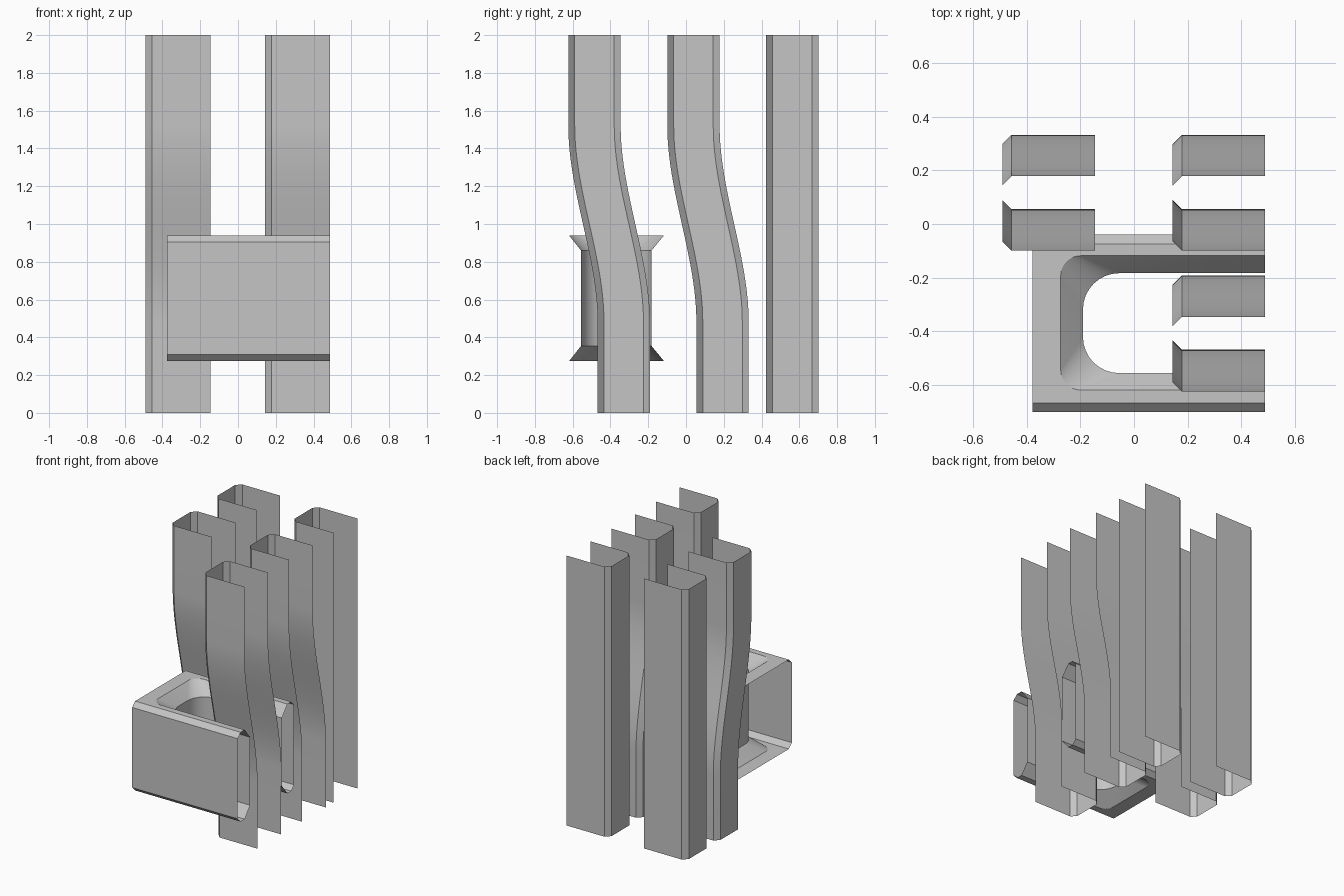
import bpy, bmesh, math

if "Cube" in bpy.data.objects:
    bpy.data.objects.remove(bpy.data.objects["Cube"])

grey = bpy.data.materials.new("light_grey")
grey.diffuse_color = (0.56, 0.56, 0.56, 1)
grey.use_nodes = True
grey.node_tree.nodes["Principled BSDF"].inputs["Base Color"].default_value = grey.diffuse_color


def finish(bm, name):
    bmesh.ops.remove_doubles(bm, verts=bm.verts[:], dist=1e-5)
    mesh = bpy.data.meshes.new(name)
    bm.to_mesh(mesh)
    bm.free()
    mesh.materials.append(grey)
    ob = bpy.data.objects.new(name, mesh)
    bpy.context.collection.objects.link(ob)
    bpy.ops.object.select_all(action='DESELECT')
    ob.select_set(True)
    bpy.context.view_layer.objects.active = ob
    bpy.ops.object.shade_smooth_by_angle(angle=math.radians(30))


def loft(bm, rows):
    vs = [[bm.verts.new(p) for p in r] for r in rows]
    for a, b in zip(vs, vs[1:]):
        for i in range(len(a) - 1):
            bm.faces.new((a[i], a[i + 1], b[i + 1], b[i]))


# Thin-walled channel posts, open on the right, optionally swept in an S
CH = 0.034          # corner chamfer
DEPTH = 0.277       # channel size in y


def post(name, x0, x1, y_top, y_bottom):
    if y_top == y_bottom:
        heights = [0, 2]
    else:
        heights = [0] + [0.48 + 1.04 * i / 24 for i in range(25)] + [2]
    rows = []
    for z in heights:
        t = min(max((z - 0.48) / 1.04, 0), 1)
        f = y_bottom + (y_top - y_bottom) * t * t * (3 - 2 * t)
        b = f + DEPTH
        rows.append([(x, y, z) for x, y in (
            (x1, b), (x0 + CH, b), (x0, b - CH),
            (x0, f + CH), (x0 + CH, f), (x1, f))])
    bm = bmesh.new()
    loft(bm, rows)
    finish(bm, name)


LEFT, RIGHT = (-0.49, -0.146), (0.144, 0.488)
FRONT, MIDDLE, BACK = (-0.623, -0.468), (-0.099, 0.055), (0.424, 0.424)
post("front_right_post", *RIGHT, *FRONT)
post("middle_right_post", *RIGHT, *MIDDLE)
post("back_right_post", *RIGHT, *BACK)
post("middle_left_post", *LEFT, *MIDDLE)
post("back_left_post", *LEFT, *BACK)

# Hollow block shell: open at both ends, with a flared slot through it
XL, XR = -0.377, 0.488
Y0, Y1, Z0, Z1 = -0.70, -0.04, 0.276, 0.938


def slot(x, ylo, yhi, r, z):
    """U-shaped path with rounded corners, open on the right."""
    pts = [(XR, ylo, z)]
    for cy, start in ((ylo + r, 270), (yhi - r, 180)):
        for i in range(9):
            a = math.radians(start - 90 * i / 8)
            pts.append((x + r + r * math.cos(a), cy + r * math.sin(a), z))
    return pts + [(XR, yhi, z)]


bm = bmesh.new()
# outer front and back walls with chamfered long edges
for y, s, xa, xb in ((Y0, 1, XL, XR), (Y1, -1, XR, XL)):
    prof = [(y + s * CH, Z0), (y, Z0 + CH), (y, Z1 - CH), (y + s * CH, Z1)]
    loft(bm, [[(xa, py, pz), (xb, py, pz)] for py, pz in prof])
# top and bottom plates around the slot
for z in (Z0, Z1):
    pts = slot(-0.273, -0.618, -0.118, 0.075, z)
    pts += [(XR, Y1 - CH, z), (XL, Y1 - CH, z), (XL, Y0 + CH, z), (XR, Y0 + CH, z)]
    if z == Z0:
        pts.reverse()
    bm.faces.new([bm.verts.new(p) for p in pts])
# flared slot wall
loft(bm, [slot(-0.273, -0.618, -0.118, 0.075, Z0),
          slot(-0.19, -0.555, -0.183, 0.135, 0.355),
          slot(-0.19, -0.555, -0.183, 0.135, 0.859),
          slot(-0.273, -0.618, -0.118, 0.075, Z1)])
finish(bm, "slotted_block")
